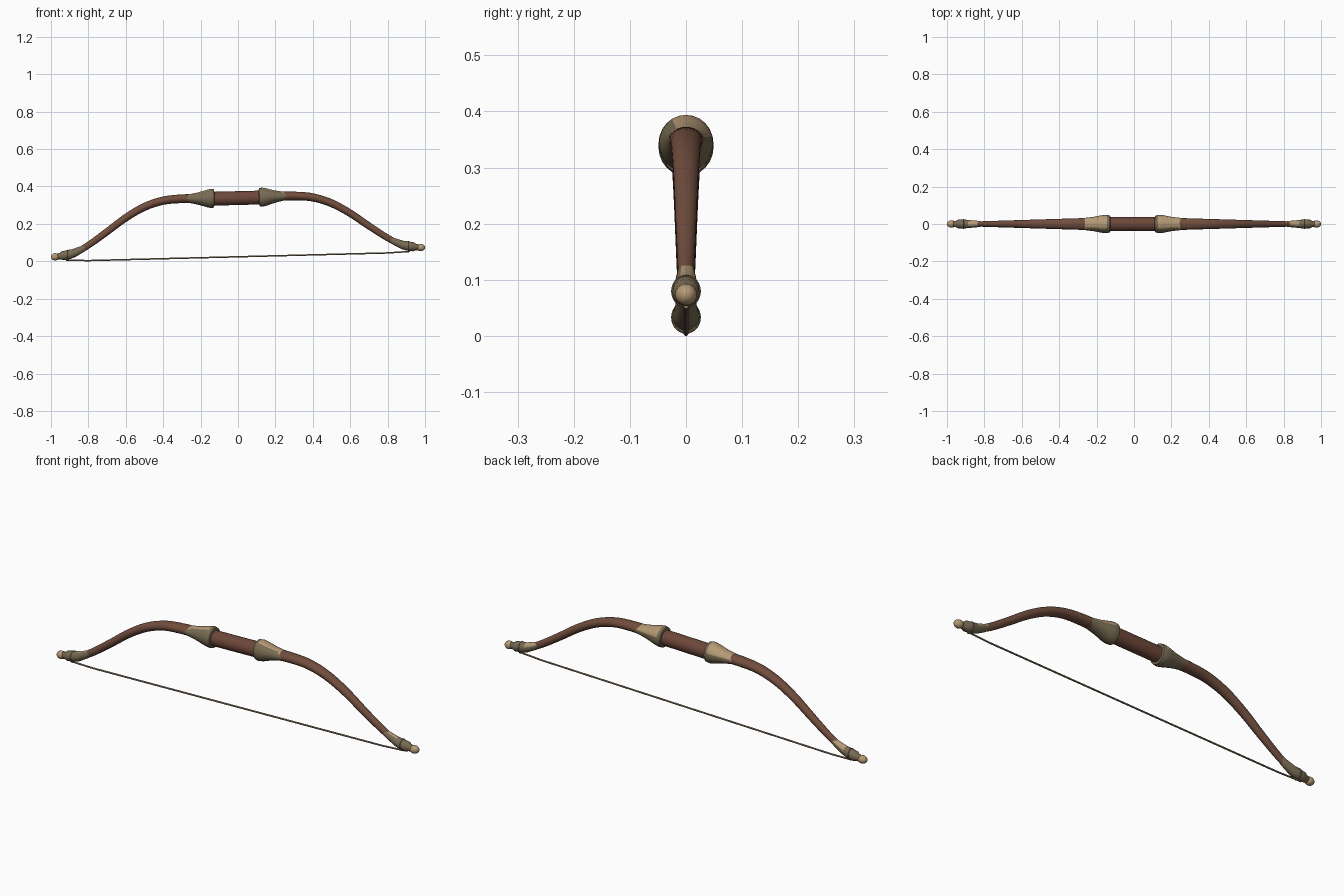
import bpy, bmesh, math
from mathutils import Vector, Matrix

if "Cube" in bpy.data.objects:
    bpy.data.objects.remove(bpy.data.objects["Cube"])

TILT = Matrix.Rotation(-0.0255, 4, 'Y')   # the bow leans slightly, right end up


def material(name, rgb):
    m = bpy.data.materials.new(name)
    m.diffuse_color = (*rgb, 1)
    m.use_nodes = True
    m.node_tree.nodes["Principled BSDF"].inputs["Base Color"].default_value = m.diffuse_color
    return m


WOOD = material("brown wood", (0.165, 0.075, 0.047))
GRIP = material("red brown leather", (0.155, 0.064, 0.042))
HORN = material("olive horn", (0.185, 0.145, 0.085))
BONE = material("tan bone", (0.46, 0.32, 0.18))
CORD = material("cord", (0.29, 0.21, 0.13))

# centre line of one half of the bow (x, z)
LINE = [(-0.1, 0.34), (0, 0.34), (0.1, 0.341), (0.2, 0.343), (0.3, 0.344), (0.4, 0.335),
        (0.5, 0.303), (0.6, 0.247), (0.7, 0.176), (0.8, 0.108), (0.87, 0.071),
        (0.93, 0.057), (0.98, 0.051), (1.03, 0.048)]


def line_z(x):
    """Smooth (Hermite) height of the centre line at x."""
    i = next((k for k in range(1, len(LINE) - 2) if x <= LINE[k + 1][0]), len(LINE) - 3)
    (x0, z0), (x1, z1), (x2, z2), (x3, z3) = LINE[i - 1:i + 3]
    h = x2 - x1
    t = (x - x1) / h
    m1, m2 = (z2 - z0) / (x2 - x0) * h, (z3 - z1) / (x3 - x1) * h
    return ((2*t**3 - 3*t*t + 1) * z1 + (t**3 - 2*t*t + t) * m1
            + (3*t*t - 2*t**3) * z2 + (t**3 - t*t) * m2)


def finish(name, bm, mats, rule=None, angle=35):
    bmesh.ops.recalc_face_normals(bm, faces=bm.faces)
    if rule:
        for f in bm.faces:
            f.material_index = rule(f.normal, abs(f.calc_center_median().x))
    bm.transform(TILT)
    me = bpy.data.meshes.new(name)
    bm.to_mesh(me)
    bm.free()
    ob = bpy.data.objects.new(name, me)
    bpy.context.collection.objects.link(ob)
    for m in mats:
        me.materials.append(m)
    bpy.ops.object.select_all(action='DESELECT')
    ob.select_set(True)
    bpy.context.view_layer.objects.active = ob
    bpy.ops.object.shade_smooth_by_angle(angle=math.radians(angle))
    return ob


def tube(name, stations, mats, side=1, zfun=line_z, rule=None, sides=24):
    """Sweep elliptical rings (x, half depth, half height) along a curve."""
    bm = bmesh.new()
    rings = []
    for x, ry, rz in stations:
        slope = (zfun(x + 0.004) - zfun(x - 0.004)) / 0.008
        n = Vector((-slope, 0, 1)).normalized()
        ring = []
        for k in range(sides):
            a = 2 * math.pi * k / sides
            p = Vector((x, ry * math.cos(a), zfun(x))) + n * rz * math.sin(a)
            p.x *= side
            ring.append(bm.verts.new(p))
        rings.append(ring)
    for a, b in zip(rings, rings[1:]):
        for k in range(sides):
            j = (k + 1) % sides
            bm.faces.new((a[k], a[j], b[j], b[k]))
    bm.faces.new(rings[0])
    bm.faces.new(rings[-1])
    return finish(name, bm, mats, rule)


# pale bone plate on top of the horn, only on the long part of each fitting
def collar_bone(n, x):
    return int(0.9 * n.z + 0.35 * n.y > 0.6 and x > 0.138)


def sleeve_bone(n, x):
    return int(0.9 * n.z + 0.35 * n.y > 0.6 and x < 0.88)


# grip in the middle
tube("grip", [(-0.135, 0.037, 0.037), (0, 0.037, 0.037), (0.135, 0.037, 0.037)],
     [GRIP], zfun=lambda x: 0.34, sides=32)

for side, label in ((-1, "left"), (1, "right")):
    # curved limb, tapering to the tip
    limb = []
    for i in range(43):
        t = i / 42
        x = 0.12 + 0.82 * t
        limb.append((x, 0.036 - 0.022 * min(1, t * 1.15), 0.025 - 0.009 * t))
    tube(label + "_limb", limb, [WOOD], side)

    # flared collar beside the grip
    tube(label + "_collar",
         [(0.119, 0.038, 0.038), (0.122, 0.045, 0.049), (0.138, 0.049, 0.051),
          (0.158, 0.048, 0.047), (0.18, 0.044, 0.040), (0.21, 0.038, 0.032),
          (0.245, 0.034, 0.025), (0.28, 0.030, 0.019)],
         [HORN, BONE], side, rule=collar_bone)

    # sleeve on the limb tip
    tube(label + "_tip_sleeve",
         [(0.80, 0.012, 0.013), (0.835, 0.017, 0.018), (0.88, 0.021, 0.023),
          (0.905, 0.024, 0.025), (0.94, 0.024, 0.024), (0.949, 0.018, 0.018),
          (0.968, 0.015, 0.015)],
         [HORN, BONE], side, rule=sleeve_bone)

    # ball end
    bm = bmesh.new()
    bmesh.ops.create_uvsphere(bm, u_segments=24, v_segments=14, radius=0.0205,
                              matrix=Matrix.Translation((side * 0.977, 0, 0.051))
                              @ Matrix.Rotation(math.pi / 2, 4, 'Y')
                              @ Matrix.Diagonal((0.95, 0.95, 1.15, 1)))
    finish(label + "_ball_end", bm, [BONE], angle=60)

    # cord loop round the sleeve
    bm = bmesh.new()
    rings = []
    for i in range(28):
        a = 2 * math.pi * i / 28
        ring = []
        for k in range(8):
            b = 2 * math.pi * k / 8
            r = 0.0235 + 0.003 * math.cos(b)
            ring.append(bm.verts.new((side * (0.912 + 0.003 * math.sin(b)),
                                      r * math.cos(a), 0.0585 + 1.1 * r * math.sin(a))))
        rings.append(ring)
    for i in range(28):
        a, b = rings[i], rings[(i + 1) % 28]
        for k in range(8):
            j = (k + 1) % 8
            bm.faces.new((a[k], a[j], b[j], b[k]))
    finish(label + "_cord_loop", bm, [HORN])


# bow string, hung between the loops
def string_z(x):
    return 0.0265 + 0.005 * max(0, (abs(x) - 0.8) / 0.12)


tube("string", [(x, 0.0042, 0.0042) for x in (-0.92, -0.86, -0.8, 0, 0.8, 0.86, 0.92)],
     [CORD], zfun=string_z, sides=10)

# stand the bow on the ground and centre it
pts = [v.co for o in bpy.data.objects for v in o.data.vertices]
low = min(p.z for p in pts)
mid = (min(p.x for p in pts) + max(p.x for p in pts)) / 2
for o in bpy.data.objects:
    o.data.transform(Matrix.Translation((-mid, 0, -low)))
